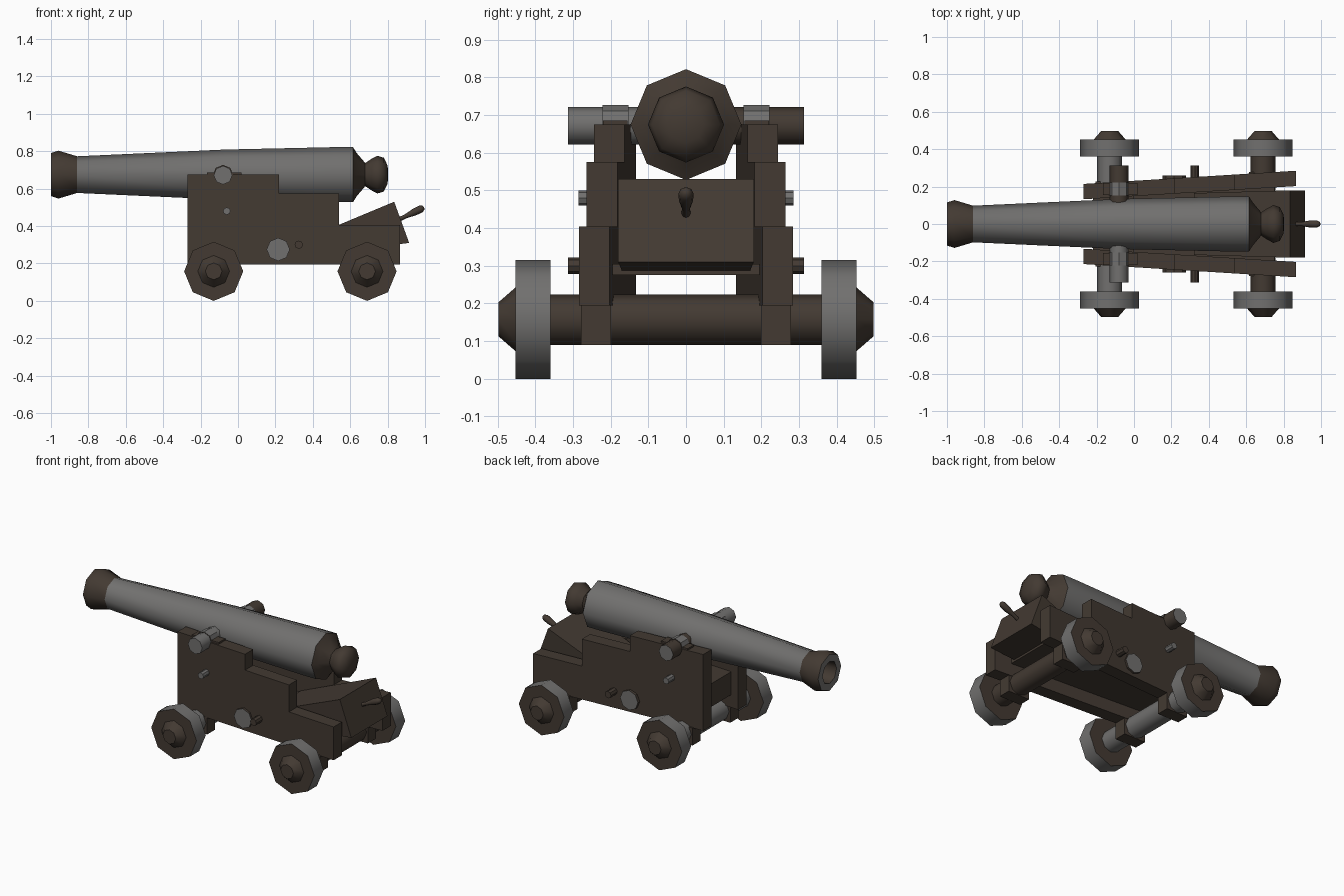
import bpy, bmesh, math
from mathutils import Vector, Matrix

if "Cube" in bpy.data.objects:
    bpy.data.objects.remove(bpy.data.objects["Cube"])


def material(name, rgb):
    m = bpy.data.materials.new(name)
    m.diffuse_color = (*rgb, 1)
    m.use_nodes = True
    m.node_tree.nodes["Principled BSDF"].inputs["Base Color"].default_value = m.diffuse_color
    return m


WOOD, STEEL = 0, 1
MATS = [material("dark brown wood", (0.056, 0.042, 0.032)),
        material("grey iron", (0.165, 0.162, 0.158))]


def finish(name, bm, smooth=None):
    bmesh.ops.remove_doubles(bm, verts=bm.verts, dist=1e-5)
    bmesh.ops.recalc_face_normals(bm, faces=bm.faces)
    me = bpy.data.meshes.new(name)
    bm.to_mesh(me)
    bm.free()
    for m in MATS:
        me.materials.append(m)
    ob = bpy.data.objects.new(name, me)
    bpy.context.collection.objects.link(ob)
    if smooth:
        bpy.ops.object.select_all(action='DESELECT')
        ob.select_set(True)
        bpy.context.view_layer.objects.active = ob
        bpy.ops.object.shade_smooth_by_angle(angle=math.radians(smooth))
    return ob


def lathe(name, profile, mats, origin, axis, up=(0, 0, 1), sides=8, smooth=None):
    """Spin (distance, radius) points about an axis; mats is one index or one per segment."""
    bm = bmesh.new()
    a = Vector(axis).normalized()
    u = (Vector(up) - a * a.dot(Vector(up))).normalized()
    v = a.cross(u)
    o = Vector(origin)
    rings = []
    for d, r in profile:
        r = max(r, 1e-7)
        rings.append([bm.verts.new(o + a * d + (u * math.cos(t) + v * math.sin(t)) * r)
                      for t in (2 * math.pi * i / sides for i in range(sides))])
    for k in range(len(rings) - 1):
        for i in range(sides):
            j = (i + 1) % sides
            f = bm.faces.new((rings[k][i], rings[k][j], rings[k + 1][j], rings[k + 1][i]))
            f.material_index = mats if isinstance(mats, int) else mats[k]
    return finish(name, bm, smooth)


def rod(name, x, z, r, y0, y1, mats=WOOD, smooth=None):
    return lathe(name, [(y0, 0), (y0, r), (y1, r), (y1, 0)], mats, (x, 0, z), (0, 1, 0), smooth=smooth)


def slab(name, outline, y_of, mat=WOOD):
    """Extrude an x-z outline sideways; y_of(x) gives the two y limits."""
    bm = bmesh.new()
    sides = [[bm.verts.new((x, y_of(x)[k], z)) for x, z in outline] for k in (0, 1)]
    bm.faces.new(sides[0])
    bm.faces.new(sides[1][::-1])
    n = len(outline)
    for i in range(n):
        j = (i + 1) % n
        bm.faces.new((sides[0][i], sides[0][j], sides[1][j], sides[1][i]))
    for f in bm.faces:
        f.material_index = mat
    return finish(name, bm)


def box(x0, x1, z0, z1):
    return [(x0, z0), (x1, z0), (x1, z1), (x0, z1)]


def outer(x):
    """Outer side of the splayed carriage cheeks."""
    return 0.231 + 0.062 * x


# barrel: bore, muzzle swell, tapering tube, breech and knob
lathe("barrel",
      [(-0.70, 0), (-0.70, 0.062), (-1.0, 0.07), (-1.0, 0.115), (-0.96, 0.128), (-0.86, 0.098),
       (-0.07, 0.134), (0.52, 0.147), (0.615, 0.147), (0.635, 0.115), (0.68, 0.062), (0.715, 0.085),
       (0.745, 0.101), (0.78, 0.09), (0.80, 0.048), (0.803, 0)],
      [WOOD, WOOD, STEEL, WOOD, WOOD, STEEL, STEEL, STEEL] + [WOOD] * 7,
      (0, 0, 0.675), (1, 0, 0), smooth=50)

# bed, front transom and elevating wedge between the cheeks
slab("bed", box(-0.2, 0.75, 0.275, 0.305), lambda x: (-outer(x) + 0.08, outer(x) - 0.08))
slab("front_transom", box(-0.22, 0.0, 0.275, 0.42), lambda x: (-outer(x) + 0.08, outer(x) - 0.08))
slab("wedge", [(0.32, 0.275), (0.65, 0.275), (0.915, 0.31), (0.835, 0.53), (0.32, 0.315)],
     lambda x: (-0.18, 0.18) if x > 0.8 else (-0.165, 0.165))
lathe("wedge_handle",
      [(0, 0), (0, 0.012), (0.04, 0.011), (0.09, 0.019), (0.13, 0.02), (0.146, 0.012), (0.15, 0)],
      WOOD, (0.86, 0, 0.435), (0.9, 0, 0.43), smooth=50)

# axles
for label, x, mat in (("front", -0.13, STEEL), ("rear", 0.69, WOOD)):
    rod(label + "_axle", x, 0.157, 0.067, -0.38, 0.38, mat, 50)

for s, side in ((-1, "near"), (1, "far")):
    # stepped cheek
    slab(side + "_cheek",
         [(-0.27, 0.195), (0.865, 0.195), (0.865, 0.405), (0.54, 0.405), (0.54, 0.575),
          (0.22, 0.575), (0.22, 0.675), (-0.27, 0.675)],
         lambda x: (s * (outer(x) - 0.082), s * outer(x)))
    for label, x in (("front", -0.13), ("rear", 0.69)):
        # axle block under the cheek
        y = outer(x) + 0.005
        slab(f"{side}_{label}_axle_block", box(x - 0.075, x + 0.075, 0.09, 0.2),
             lambda _: (s * (y - 0.08), s * y))
        # wheel with iron tread and tapered hub
        lathe(f"{side}_{label}_wheel",
              [(0.36, 0), (0.36, 0.158), (0.452, 0.158), (0.452, 0.085), (0.498, 0.045), (0.498, 0)],
              [WOOD, STEEL, WOOD, WOOD, WOOD], (x, 0, 0.158), (0, s, 0), smooth=50)
    # trunnion, its cap strap and strap feet
    shaft = STEEL if s < 0 else WOOD
    rod(side + "_trunnion", -0.08, 0.672, 0.05, s * 0.08, s * 0.313, [shaft, shaft, STEEL], 50)
    rod(side + "_cap_strap", -0.08, 0.672, 0.055, s * 0.153, s * 0.222, [WOOD, STEEL, WOOD])
    slab(side + "_strap_feet", box(-0.165, 0.02, 0.672, 0.686),
         lambda _: (s * 0.155, s * 0.22), WOOD)
    # cheek bolts
    rod(side + "_upper_bolt", -0.06, 0.48, 0.02, s * 0.18, s * 0.286, STEEL)
    rod(side + "_large_bolt", 0.215, 0.275, 0.062, s * 0.2, s * 0.26, [WOOD, WOOD, STEEL])
    rod(side + "_lower_bolt", 0.325, 0.30, 0.022, s * 0.2, s * 0.313, WOOD)
